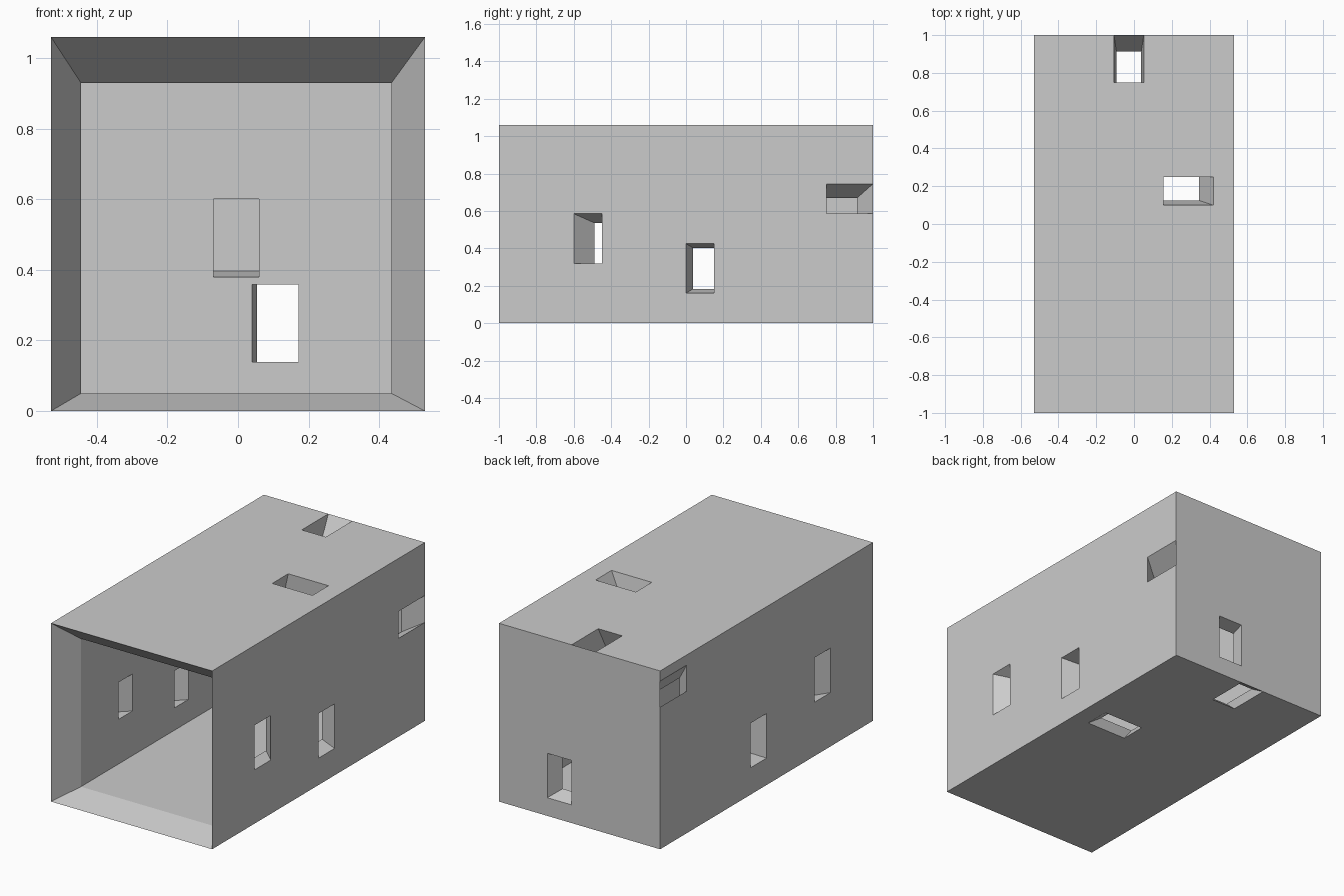
import bpy, bmesh
from mathutils import Vector

if "Cube" in bpy.data.objects:
    bpy.data.objects.remove(bpy.data.objects["Cube"])

W, L, H = 0.53, 1.0, 1.06          # half width, half length, height

bm = bmesh.new()


def inner(p):
    """Map a point of the outer shell to the matching point of the inner shell."""
    return Vector((p.x * 0.83 - 0.005, p.y * 0.877 + 0.037, p.z * 0.83 + 0.05))


def face(points, direction):
    """Add a face whose normal points along direction."""
    f = bm.faces.new([bm.verts.new(p) for p in points])
    f.normal_update()
    if f.normal.dot(direction) < 0:
        f.normal_flip()


def rect(place, r):
    u0, u1, v0, v1 = r
    return [place(u0, v0), place(u1, v0), place(u1, v1), place(u0, v1)]


def wall(place, normal, bounds, windows, pockets=()):
    """Double-skinned wall with splayed windows and blind inner pockets."""
    n = Vector(normal)
    openings = list(windows) + list(pockets)
    us = sorted({u for r in openings + [bounds] for u in r[:2]})
    vs = sorted({v for r in openings + [bounds] for v in r[2:]})

    def inside(u, v, rects):
        return any(r[0] < u < r[1] and r[2] < v < r[3] for r in rects)

    for u0, u1 in zip(us, us[1:]):
        for v0, v1 in zip(vs, vs[1:]):
            mid = (u0 + u1) / 2, (v0 + v1) / 2
            quad = rect(place, (u0, u1, v0, v1))
            if not inside(*mid, windows):
                face(quad, n)
            if not inside(*mid, openings):
                face([inner(p) for p in quad], -n)

    # reveals around each opening
    for r in openings:
        far = rect(place, r)
        near = [inner(p) for p in far]
        if r in pockets:
            far = [p.lerp(q, 0.04) for p, q in zip(far, near)]
            face(far, -n)
        centre = sum(far + near, Vector()) / 8
        for i in range(4):
            j = (i + 1) % 4
            side = [far[i], far[j], near[j], near[i]]
            face(side, centre - sum(side, Vector()) / 4)


# side walls: two shared tall windows, plus a corner slot at different heights
tall = [(-0.6, -0.45, 0.32, 0.585), (0.0, 0.15, 0.16, 0.425)]
for s, slot in ((1, (0.75, L, 0.585, 0.745)), (-1, (0.75, L, 0.845, 1.0))):
    wall(lambda y, z: Vector((s * W, y, z)), (s, 0, 0), (-L, L, 0, H), tall + [slot])

# roof and floor share the same openings
holes = [(0.155, 0.42, 0.10, 0.25), (-0.106, 0.052, 0.75, L)]
for z, s in ((H, 1), (0, -1)):
    wall(lambda x, y: Vector((x, y, z)), (0, 0, s), (-W, W, -L, L), holes)

# back wall: one window and one blind pocket
wall(lambda x, z: Vector((x, L, z)), (0, 1, 0), (-W, W, 0, H),
     [(0.054, 0.212, 0.108, 0.372)], [(-0.078, 0.078, 0.397, 0.663)])

# splayed rim of the open front
rim = rect(lambda x, z: Vector((x, -L, z)), (-W, W, 0, H))
for i in range(4):
    a, b = rim[i], rim[(i + 1) % 4]
    face([a, b, inner(b), inner(a)], Vector((0, -1, 0)))

bmesh.ops.remove_doubles(bm, verts=bm.verts, dist=1e-5)
mesh = bpy.data.meshes.new("room_shell")
bm.to_mesh(mesh)
bm.free()
bpy.context.collection.objects.link(bpy.data.objects.new("room_shell", mesh))
